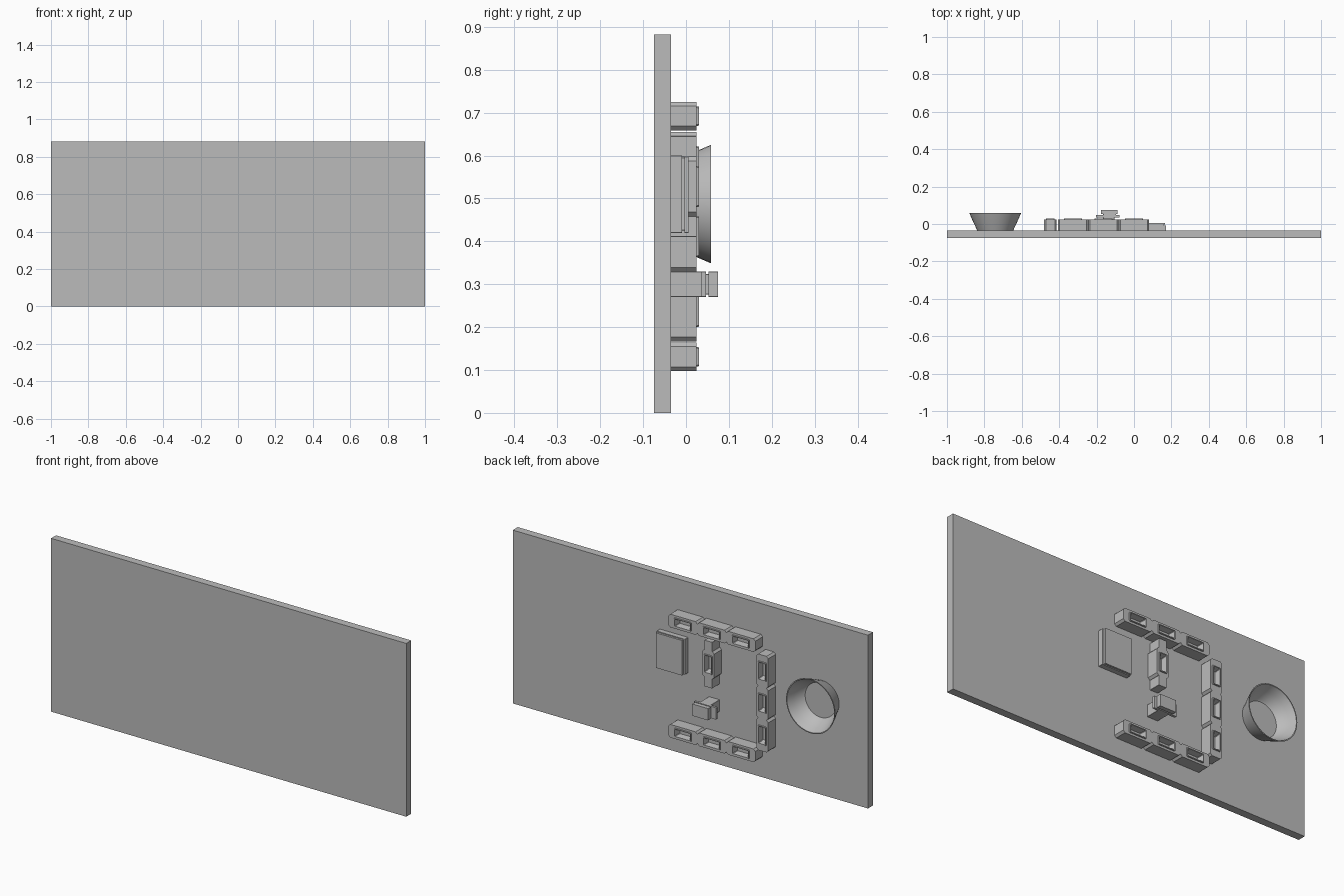
import bpy, bmesh, math

cube = bpy.data.objects.get("Cube")
if cube:
    bpy.data.objects.remove(cube, do_unlink=True)

grey = bpy.data.materials.new("plain_grey")
grey.use_nodes = True
COLOUR = (0.5, 0.5, 0.5, 1)
grey.diffuse_color = COLOUR
grey.node_tree.nodes["Principled BSDF"].inputs["Base Color"].default_value = COLOUR

WALL = -0.035   # back surface of the panel
FRONT = 0.025   # outer surface of the blocks


def loft(name, rings):
    """Join rings of (x, y, z) points and cap both ends."""
    bm = bmesh.new()
    loops = [[bm.verts.new(p) for p in ring] for ring in rings]
    n = len(loops[0])
    for a, b in zip(loops, loops[1:]):
        for i in range(n):
            j = (i + 1) % n
            bm.faces.new((a[i], a[j], b[j], b[i]))
    bm.faces.new(loops[0])
    bm.faces.new(loops[-1])
    bmesh.ops.recalc_face_normals(bm, faces=bm.faces)
    mesh = bpy.data.meshes.new(name)
    bm.to_mesh(mesh)
    bm.free()
    mesh.materials.append(grey)
    obj = bpy.data.objects.new(name, mesh)
    bpy.context.collection.objects.link(obj)
    return obj


def outline(x, z, y, w, h, c):
    """Rectangle with cut corners, lying across y."""
    a, b = w / 2, h / 2
    pts = [(a - c, b), (a, b - c), (a, c - b), (a - c, -b),
           (c - a, -b), (-a, c - b), (-a, b - c), (c - a, b)]
    return [(x + u, y, z + v) for u, v in pts]


def box(name, x0, x1, y0, y1, z0, z1, cut=0.001):
    x, z, w, h = (x0 + x1) / 2, (z0 + z1) / 2, x1 - x0, z1 - z0
    return loft(name, [outline(x, z, y, w, h, cut) for y in (y0, y1)])


def pocket_block(name, x, z, w, h, cut=0.01):
    """Block with a raised rim around a sloped pocket."""
    upright = h > w

    def rect(y, long, short, c):
        size = (short, long) if upright else (long, short)
        return outline(x, z, y, *size, c)

    return loft(name, [
        outline(x, z, WALL, w, h, cut),
        outline(x, z, FRONT, w, h, cut),
        rect(FRONT, 0.096, 0.046, 0.003),
        rect(0.03, 0.094, 0.044, 0.003),
        rect(0.03, 0.086, 0.036, 0.002),
        rect(0.0, 0.07, 0.026, 0.002)])


# Panel
box("panel", -1, 1, -0.075, WALL, 0, 0.882, 0.0001)

# Frame of chained blocks: two rows and one column
LENGTH, WIDTH = 0.163, 0.067
CX, CZ = -0.163, 0.411
for i in (-1, 0, 1):
    for side, z in (("upper", 0.692), ("lower", 0.131)):
        pocket_block(f"{side}_row_block_{i + 2}", CX + i * LENGTH, z, LENGTH, WIDTH)
    pocket_block(f"column_block_{i + 2}", -0.447, CZ + i * LENGTH, WIDTH, LENGTH)

# Single upright block with narrow end tabs
pocket_block("centre_block", -0.143, 0.528, WIDTH, 0.14, 0.01)
box("centre_lower_tab", -0.165, -0.121, WALL, FRONT, 0.41, 0.459)
box("centre_upper_tab", -0.165, -0.121, WALL, FRONT, 0.597, 0.645)

# Stepped flat module
box("module_base", 0.012, 0.172, WALL, -0.009, 0.42, 0.6)
box("module_groove", 0.026, 0.158, -0.009, -0.004, 0.425, 0.595)
box("module_cover", 0.018, 0.166, -0.004, 0.006, 0.42, 0.598)

# Small plug on a stem
box("plug_stem", -0.165, -0.105, WALL, 0.035, 0.27, 0.33)
box("plug_flange", -0.203, -0.077, 0.035, 0.047, 0.27, 0.33)
box("plug_neck", -0.165, -0.095, 0.047, 0.053, 0.276, 0.324)
box("plug_head", -0.177, -0.087, 0.053, 0.075, 0.27, 0.33)

# Round dish
BOWL_PROFILE = [(0.096, WALL), (0.102, -0.022), (0.124, 0.025), (0.138, 0.058),
                (0.133, 0.058), (0.119, 0.025), (0.096, -0.018), (0.088, -0.024)]
SIDES = 40
rings = []
for r, y in BOWL_PROFILE:
    angles = [2 * math.pi * k / SIDES for k in range(SIDES)]
    rings.append([(-0.742 + r * math.cos(t), y, 0.487 + r * math.sin(t)) for t in angles])
bowl = loft("dish", rings)
bpy.ops.object.select_all(action="DESELECT")
bpy.context.view_layer.objects.active = bowl
bowl.select_set(True)
bpy.ops.object.shade_smooth_by_angle(angle=math.radians(35))
